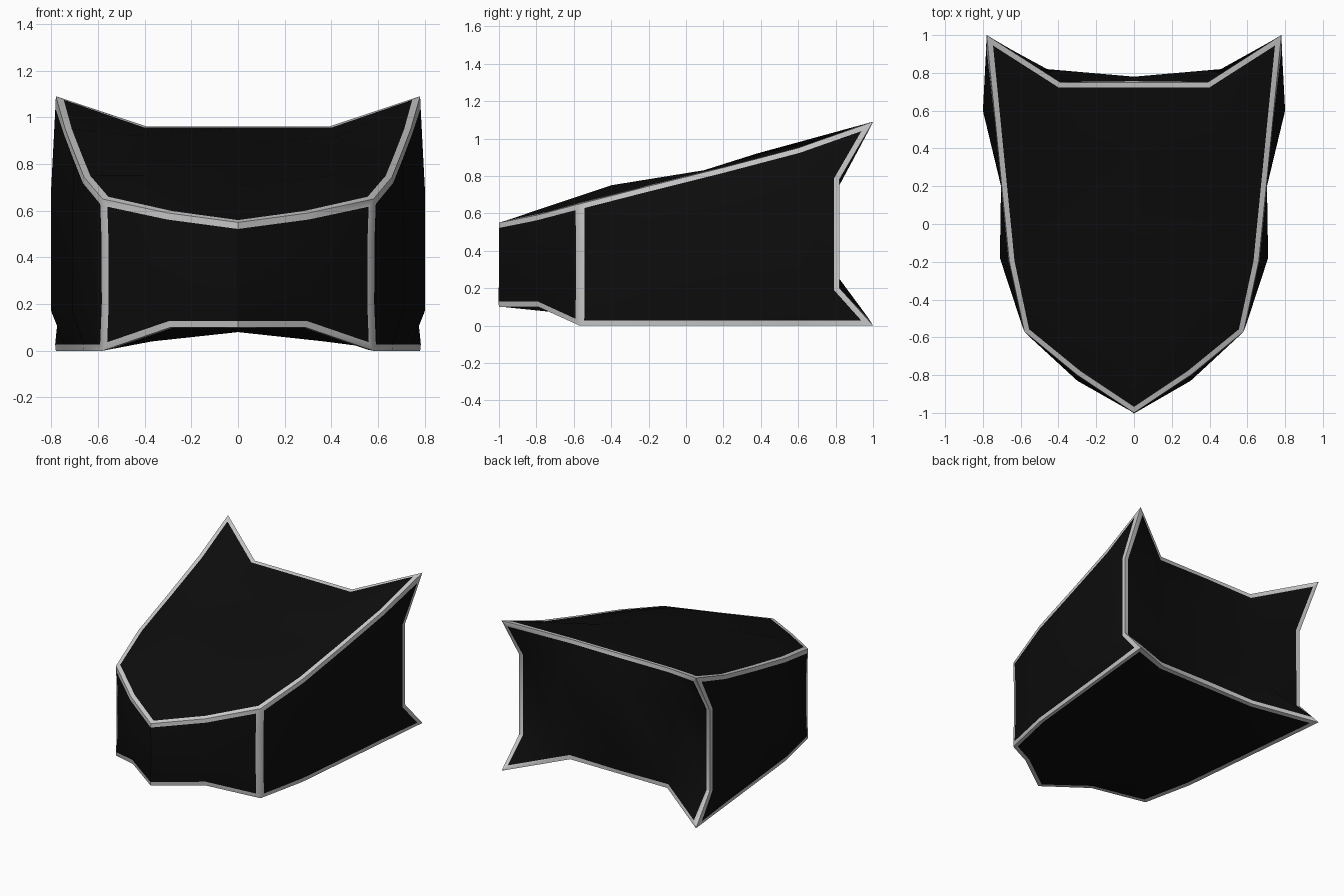
import bpy, bmesh, math

if "Cube" in bpy.data.objects:
    bpy.data.objects.remove(bpy.data.objects["Cube"])

# --- colours ---
def material(name, v):
    m = bpy.data.materials.new(name)
    m.diffuse_color = (v, v, v, 1)
    m.use_nodes = True
    m.node_tree.nodes["Principled BSDF"].inputs["Base Color"].default_value = m.diffuse_color
    return m

black = material("black_panel", 0.004)
grey = material("light_grey_edge", 0.6)

# --- cross-section loops: bottom front->back, up the back, top back->front, down the front ---
NY, NZ = 5, 4
loop_keys = ([(j, 0) for j in range(NY)] + [(NY - 1, 1), (NY - 1, 2)]
             + [(j, 3) for j in reversed(range(NY))] + [(0, 2), (0, 1)])

centre = [(0, -1, .10), (0, -.4, .08), (0, 0, .08), (0, .38, .08), (0, .77, .10),
          (0, .78, .25), (0, .78, .75),
          (0, .75, .96), (0, .38, .88), (0, 0, .79), (0, -.4, .71), (0, -1, .55),
          (0, -1, .40), (0, -1, .25)]
middle = [(.29, -.79, .10), (.37, -.4, .04), (.40, 0, .06), (.43, .38, .04), (.39, .77, .10),
          (.46, .82, .25), (.46, .82, .75),
          (.39, .75, .96), (.43, .38, .92), (.41, 0, .80), (.40, -.4, .75), (.30, -.80, .59),
          (.30, -.83, .42), (.30, -.83, .24)]

# --- side wall, one row per height ---
side_rows = [
    [(.58, -.57, 0), (.66, -.20, 0), (.70, .20, 0), (.74, .60, 0), (.78, 1, 0)],
    [(.575, -.57, .20), (.71, -.18, .17), (.70, .20, .22), (.80, .60, .17), (.765, .82, .20)],
    [(.575, -.57, .46), (.71, -.18, .54), (.70, .20, .60), (.80, .60, .70), (.765, .82, .78)],
    [(.58, -.57, .65), (.66, -.20, .745), (.70, .20, .845), (.74, .60, .95), (.78, 1, 1.09)],
]

points = {}
for i, loop in ((0, centre), (1, middle)):
    for (j, k), p in zip(loop_keys, loop):
        points[i, j, k] = p
for k, row in enumerate(side_rows):
    for j, p in enumerate(row):
        points[2, j, k] = p

bm = bmesh.new()
verts = {}
for (i, j, k), (x, y, z) in points.items():
    verts[i, j, k] = bm.verts.new((x, y, z))
    if i:
        verts[-i, j, k] = bm.verts.new((-x, y, z))

# --- six panels of the body ---
def panel(key, us, vs):
    return [bm.faces.new([verts[key(u, v)], verts[key(u + 1, v)],
                          verts[key(u + 1, v + 1)], verts[key(u, v + 1)]])
            for u in us for v in vs]

xs, ys, zs = range(-2, 2), range(NY - 1), range(NZ - 1)
panels = [
    panel(lambda u, v: (u, 0, v), xs, zs),        # front
    panel(lambda u, v: (u, NY - 1, v), xs, zs),   # back
    panel(lambda u, v: (u, v, 0), xs, ys),        # bottom
    panel(lambda u, v: (u, v, NZ - 1), xs, ys),   # top
    panel(lambda u, v: (-2, u, v), ys, zs),       # left
    panel(lambda u, v: (2, u, v), ys, zs),        # right
]
bmesh.ops.recalc_face_normals(bm, faces=bm.faces[:])

# --- light border strip around every panel ---
for faces in panels:
    border = bmesh.ops.inset_region(bm, faces=faces, thickness=.028,
                                    use_boundary=True, use_even_offset=True)
    for f in border["faces"]:
        f.material_index = 1

mesh = bpy.data.meshes.new("body")
bm.to_mesh(mesh)
bm.free()
mesh.materials.append(black)
mesh.materials.append(grey)
body = bpy.data.objects.new("body", mesh)
bpy.context.collection.objects.link(body)
bpy.context.view_layer.objects.active = body
body.select_set(True)
bpy.ops.object.shade_smooth_by_angle(angle=math.radians(35))
